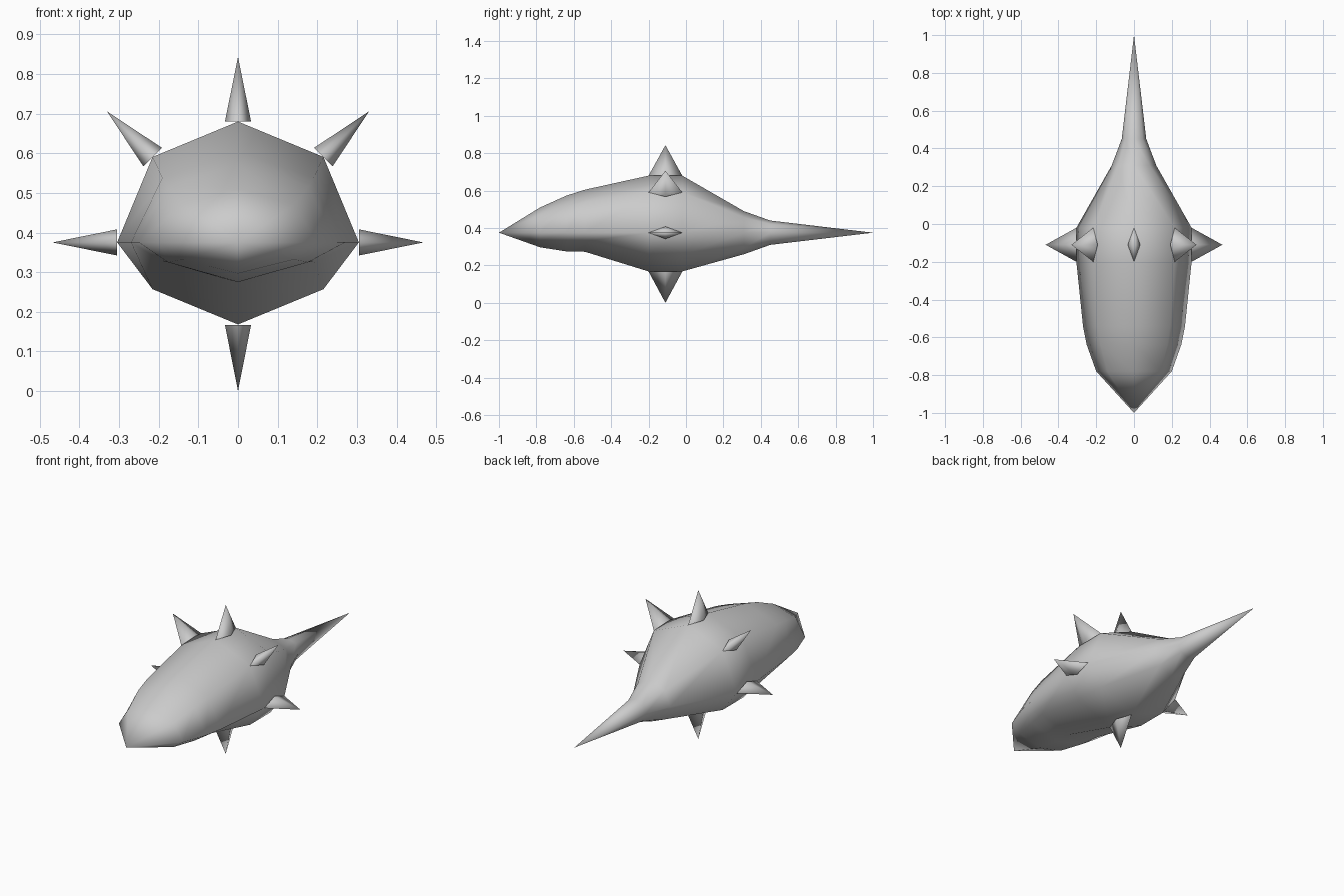
import bpy, bmesh, math
from mathutils import Vector

if "Cube" in bpy.data.objects:
    bpy.data.objects.remove(bpy.data.objects["Cube"])

CZ = 0.375      # height of the body axis
SPIKE_Y = -0.11


def make_object(name, bm, angle=None):
    bmesh.ops.recalc_face_normals(bm, faces=bm.faces)
    for f in bm.faces:
        f.smooth = True
    me = bpy.data.meshes.new(name)
    bm.to_mesh(me)
    bm.free()
    ob = bpy.data.objects.new(name, me)
    bpy.context.collection.objects.link(ob)
    return ob


# Body: eight-sided rings (y, half width, rise, drop, belly shoulder factor)
rings = [
    (-0.78, 0.20, 0.135, 0.078, 0.55),
    (-0.64, 0.25, 0.198, 0.100, 0.50),
    (-0.54, 0.27, 0.230, 0.102, 0.46),
    (-0.20, 0.305, 0.305, 0.207, 0.57),
    (-0.02, 0.305, 0.305, 0.207, 0.57),
    (0.31, 0.118, 0.115, 0.115, 0.707),
    (0.45, 0.065, 0.065, 0.065, 0.707),
]
bm = bmesh.new()
loops = []
for y, w, up, down, shoulder in rings:
    loop = []
    for i in range(8):
        a = i * math.pi / 4
        s = math.sin(a)
        if s > -0.01:
            z = up * s
        else:
            z = -down * (1 if i == 6 else shoulder)
        loop.append(bm.verts.new((w * math.cos(a), y, CZ + z)))
    loops.append(loop)
for a, b in zip(loops, loops[1:]):
    for i in range(8):
        j = (i + 1) % 8
        bm.faces.new((a[i], a[j], b[j], b[i]))
# pointed nose and tail
for tip_y, loop in ((-1.0, loops[0]), (1.0, loops[-1])):
    tip = bm.verts.new((0, tip_y, CZ))
    for i in range(8):
        bm.faces.new((loop[i], loop[(i + 1) % 8], tip))
make_object("body", bm)


# Spikes: flattened four-sided pyramids standing on the widest part
def spike(name, angle, radius, length=0.163):
    out = Vector((math.cos(angle), 0, math.sin(angle)))
    side = Vector((-out.z, 0, out.x)) * 0.033
    along = Vector((0, 0.09, 0))
    base = Vector((0, SPIKE_Y, CZ)) + out * radius
    bm = bmesh.new()
    corners = [bm.verts.new(base + d) for d in (along, side, -along, -side)]
    tip = bm.verts.new(base + out * length)
    for i in range(4):
        bm.faces.new((corners[i], corners[(i + 1) % 4], tip))
    cap = bm.faces.new(corners)
    ob = make_object(name, bm)
    for e in ob.data.edges:  # crisp base edge
        e.use_edge_sharp = 4 not in e.vertices
    return ob


for i, name in enumerate(("right_spike", "upper_right_spike", "top_spike",
                          "upper_left_spike", "left_spike")):
    spike(name, i * math.pi / 4, 0.305)
spike("bottom_spike", -math.pi / 2, 0.208, 0.167)
